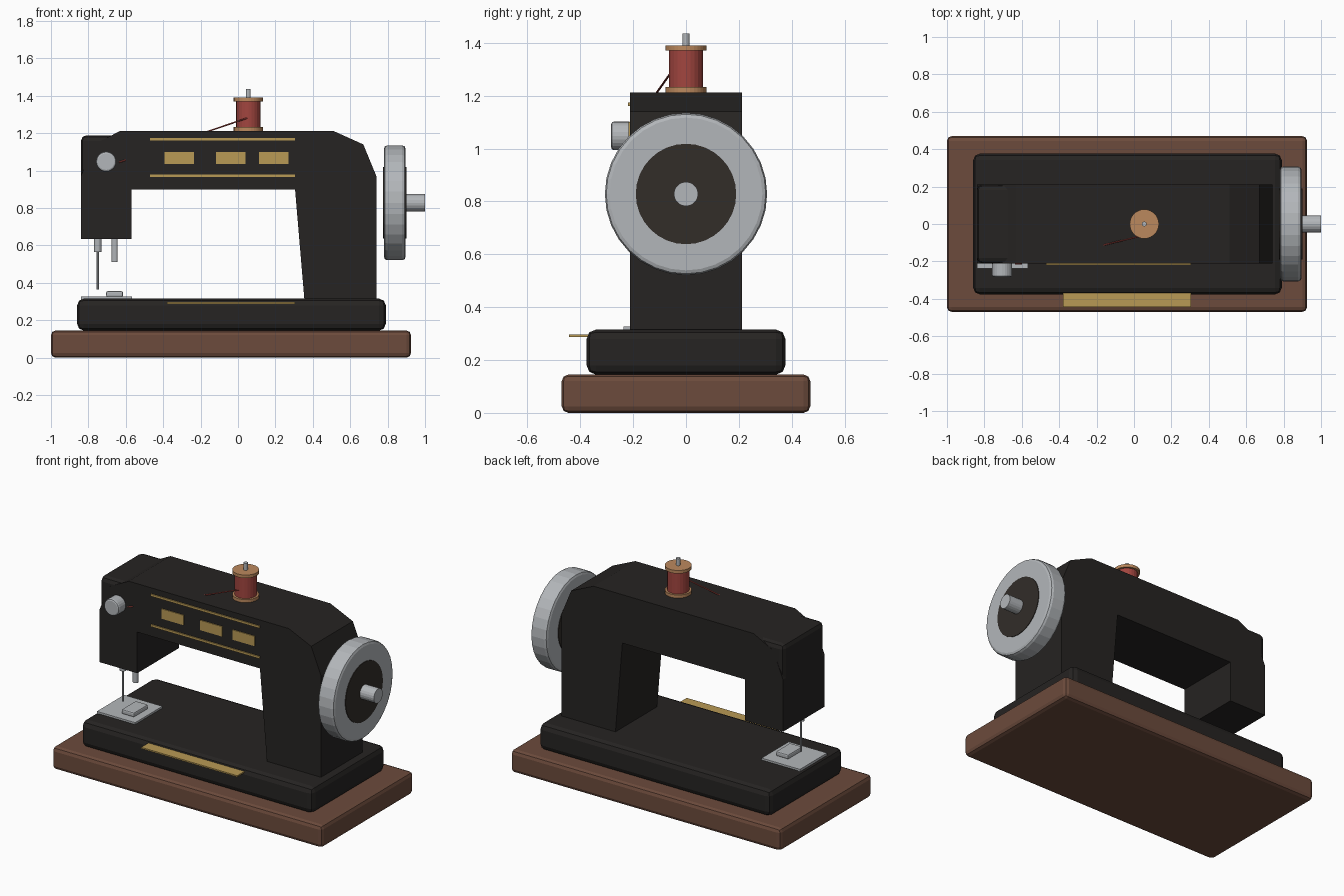
import bpy, bmesh
from mathutils import Vector

if "Cube" in bpy.data.objects:
    bpy.data.objects.remove(bpy.data.objects["Cube"])


def material(name, r, g, b):
    m = bpy.data.materials.new(name)
    m.diffuse_color = (r, g, b, 1)
    m.use_nodes = True
    m.node_tree.nodes["Principled BSDF"].inputs["Base Color"].default_value = m.diffuse_color
    return m


BLACK = material("black_enamel", 0.019, 0.017, 0.016)
DARK = material("dark_hub", 0.032, 0.026, 0.022)
WOOD = material("wood", 0.15, 0.07, 0.045)
GOLD = material("gold", 0.48, 0.32, 0.09)
STEEL = material("steel", 0.45, 0.47, 0.49)
RED = material("red_thread", 0.36, 0.06, 0.05)
PALE = material("spool_wood", 0.50, 0.25, 0.11)


def finish(bm, name, mat, bevel=0, segments=2):
    bmesh.ops.recalc_face_normals(bm, faces=bm.faces)
    me = bpy.data.meshes.new(name)
    bm.to_mesh(me)
    bm.free()
    me.materials.append(mat)
    ob = bpy.data.objects.new(name, me)
    bpy.context.collection.objects.link(ob)
    if bevel:
        mod = ob.modifiers.new("bevel", 'BEVEL')
        mod.width, mod.segments = bevel, segments
        mod.limit_method, mod.angle_limit = 'ANGLE', 0.7
    return ob


def box(name, x, y, z, mat, bevel=0, segments=2):
    bm = bmesh.new()
    bmesh.ops.create_cube(bm, size=1)
    for v in bm.verts:
        v.co = [(a + b) / 2 + c * (b - a) for (a, b), c in zip((x, y, z), v.co)]
    return finish(bm, name, mat, bevel, segments)


def rod(name, start, end, radius, mat, sides=32, bevel=0):
    start, end = Vector(start), Vector(end)
    axis = end - start
    bm = bmesh.new()
    bmesh.ops.create_cone(bm, cap_ends=True, segments=sides, radius1=radius,
                          radius2=radius, depth=axis.length)
    turn = axis.to_track_quat('Z', 'Y')
    for v in bm.verts:
        v.co = turn @ v.co + (start + end) / 2
    return finish(bm, name, mat, bevel)


# Wooden base and machine bed
box("wooden_base", (-1, 0.925), (-0.47, 0.47), (0, 0.145), WOOD, 0.025)
box("machine_bed", (-0.86, 0.79), (-0.376, 0.376), (0.145, 0.315), BLACK, 0.035)
box("bed_trim", (-0.38, 0.305), (-0.443, -0.34), (0.288, 0.297), GOLD)

# Arm, pillar and head as one extruded profile
profile = [(-0.84, 0.635), (-0.57, 0.635), (-0.57, 0.9), (0.305, 0.9), (0.355, 0.31),
           (0.74, 0.31), (0.74, 0.97), (0.67, 1.14), (0.51, 1.212), (-0.63, 1.212),
           (-0.77, 1.14), (-0.84, 0.97)]
bm = bmesh.new()
face = bm.faces.new([bm.verts.new((x, -0.212, z)) for x, z in profile])
side = bmesh.ops.extrude_face_region(bm, geom=[face])
for v in side["geom"]:
    if isinstance(v, bmesh.types.BMVert):
        v.co.y = 0.212
finish(bm, "arm_body", BLACK)
box("head_cap", (-0.84, -0.575), (-0.211, 0.211), (0.80, 1.189), BLACK, 0.03)

# Gold decoration on the arm front
for i, z in enumerate((0.972, 1.168)):
    box(f"arm_stripe_{i + 1}", (-0.47, 0.305), (-0.219, -0.205), (z - 0.007, z + 0.007), GOLD)
for i, x in enumerate((-0.393, -0.118, 0.112)):
    box(f"arm_panel_{i + 1}", (x, x + 0.157), (-0.218, -0.205), (1.036, 1.1), GOLD)

# Handwheel with dark hub and axle
rod("handwheel_rim", (0.78, 0, 0.828), (0.896, 0, 0.828), 0.307, STEEL, 32, 0.018)
rod("handwheel_hub", (0.776, 0, 0.828), (0.9, 0, 0.828), 0.19, DARK)
rod("handwheel_axle", (0.88, 0, 0.828), (1, 0, 0.828), 0.046, STEEL, 20)

# Thread spool on its pin
SX = 0.055
rod("spool_pin", (SX, 0, 1.2), (SX, 0, 1.435), 0.013, STEEL, 12)
rod("spool_thread", (SX, 0, 1.22), (SX, 0, 1.38), 0.065, RED, 24)
for name, z in (("lower", 1.212), ("upper", 1.37)):
    rod(f"spool_{name}_flange", (SX, 0, z), (SX, 0, z + 0.02), 0.078, PALE)
rod("loose_thread", (SX, -0.06, 1.283), (-0.165, -0.113, 1.208), 0.004, RED, 8)
rod("tension_thread", (-0.635, -0.214, 1.045), (-0.60, -0.212, 1.057), 0.004, RED, 8)

# Tension knob
rod("tension_knob", (-0.705, -0.205, 1.048), (-0.705, -0.283, 1.048), 0.054, STEEL, 24, 0.01)

# Needle, presser bar, foot and plate
NY = -0.1
rod("needle_clamp", (-0.75, NY, 0.565), (-0.75, NY, 0.66), 0.02, STEEL, 16)
rod("needle", (-0.75, NY, 0.365), (-0.75, NY, 0.6), 0.006, STEEL, 10)
rod("presser_bar", (-0.66, NY, 0.512), (-0.66, NY, 0.66), 0.017, STEEL, 16)
box("needle_plate", (-0.84, -0.567), (-0.237, 0.04), (0.312, 0.327), STEEL)
box("presser_foot", (-0.705, -0.615), (-0.18, -0.035), (0.325, 0.355), STEEL, 0.008)
